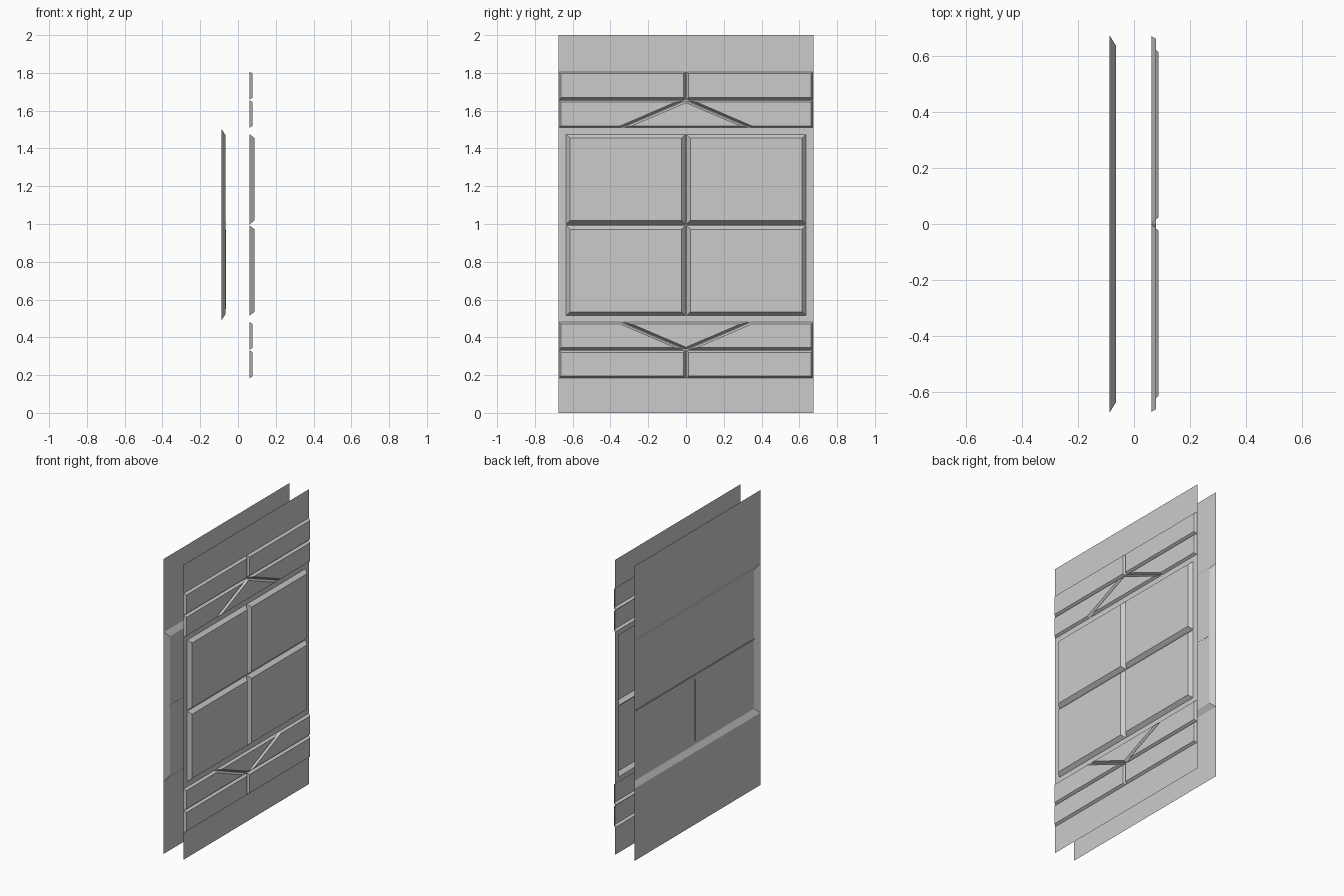
import bpy, bmesh
from mathutils import Vector

if "Cube" in bpy.data.objects:
    bpy.data.objects.remove(bpy.data.objects["Cube"])

HALF_W, HEIGHT = 0.675, 2.0
MID_Z = 0.995


def rect(y0, y1, z0, z1):
    return [(y0, z0), (y1, z0), (y1, z1), (y0, z1)]


def mirror_y(p):
    return [(-y, z) for y, z in reversed(p)]


def mirror_z(p):
    return [(y, 2 * MID_Z - z) for y, z in reversed(p)]


def inset(poly, w):
    """Offset a convex counter-clockwise polygon inwards."""
    out = []
    for i, p in enumerate(poly):
        p, a, b = Vector(p), Vector(poly[i - 1]), Vector(poly[(i + 1) % len(poly)])
        d1, d2 = (p - a).normalized(), (b - p).normalized()
        n1, n2 = Vector((-d1.y, d1.x)), Vector((-d2.y, d2.x))
        out.append(tuple(p + (n1 + n2) * (w / (1 + n1.dot(n2)))))
    return out


def pressed_sheet(name, x, panels, flip=False):
    """Flat sheet with bevelled panels pressed out of it towards +x."""
    bm = bmesh.new()

    def loop(poly, px):
        return [bm.verts.new((px, y, z)) for y, z in poly]

    def ring(vs):
        return [bm.edges.new((v, vs[(i + 1) % len(vs)])) for i, v in enumerate(vs)]

    edges = ring(loop(rect(-HALF_W, HALF_W, 0, HEIGHT), x))
    bases = []
    for poly, bevel, depth in panels:
        vs = loop(poly, x)
        edges += ring(vs)
        bases.append((vs, poly, bevel, depth))
    bmesh.ops.triangle_fill(bm, edges=edges, use_beauty=True, normal=(1, 0, 0))
    for vs, poly, bevel, depth in bases:
        top = loop(inset(poly, bevel), x + depth)
        n = len(vs)
        for i in range(n):
            j = (i + 1) % n
            bm.faces.new((vs[i], vs[j], top[j], top[i]))
        bm.faces.new(top)
    bm.normal_update()
    wrong = [f for f in bm.faces if (f.normal.x < 0) != flip]
    bmesh.ops.reverse_faces(bm, faces=wrong)
    me = bpy.data.meshes.new(name)
    bm.to_mesh(me)
    bm.free()
    ob = bpy.data.objects.new(name, me)
    bpy.context.collection.objects.link(ob)


def bar(name, size, loc):
    bpy.ops.mesh.primitive_cube_add(size=1, location=loc)
    ob = bpy.context.object
    ob.name = name
    ob.scale = size


# Front sheet: four large panes
front = []
for z0, z1 in ((0.515, 0.992), (0.998, 1.475)):
    pane = rect(0.003, 0.635, z0, z1)
    front += [(p, 0.02, 0.025) for p in (pane, mirror_y(pane))]

# Front sheet: plank rows with a gable motif, mirrored above and below
plank = rect(0.003, 0.672, 1.659, 1.806)
wedge = [(0.345, 1.51), (0.672, 1.51), (0.672, 1.655), (0.008, 1.655)]
gable = [(-0.335, 1.51), (0.335, 1.51), (0.0, 1.653)]
for p in (plank, mirror_y(plank), wedge, mirror_y(wedge), gable):
    front += [(q, 0.010, 0.016) for q in (p, mirror_z(p))]
pressed_sheet("front_sheet", 0.062, front)

# Back sheet: one wide recess
pressed_sheet("back_sheet", -0.087,
              [(rect(-0.673, 0.673, 0.49, 1.503), 0.035, 0.022)], flip=True)

# Slim dividers inside the recess
bar("recess_rail", (0.006, 1.27, 0.006), (-0.067, 0, 1.0))
bar("recess_divider", (0.006, 0.006, 0.42), (-0.067, 0, 0.76))
